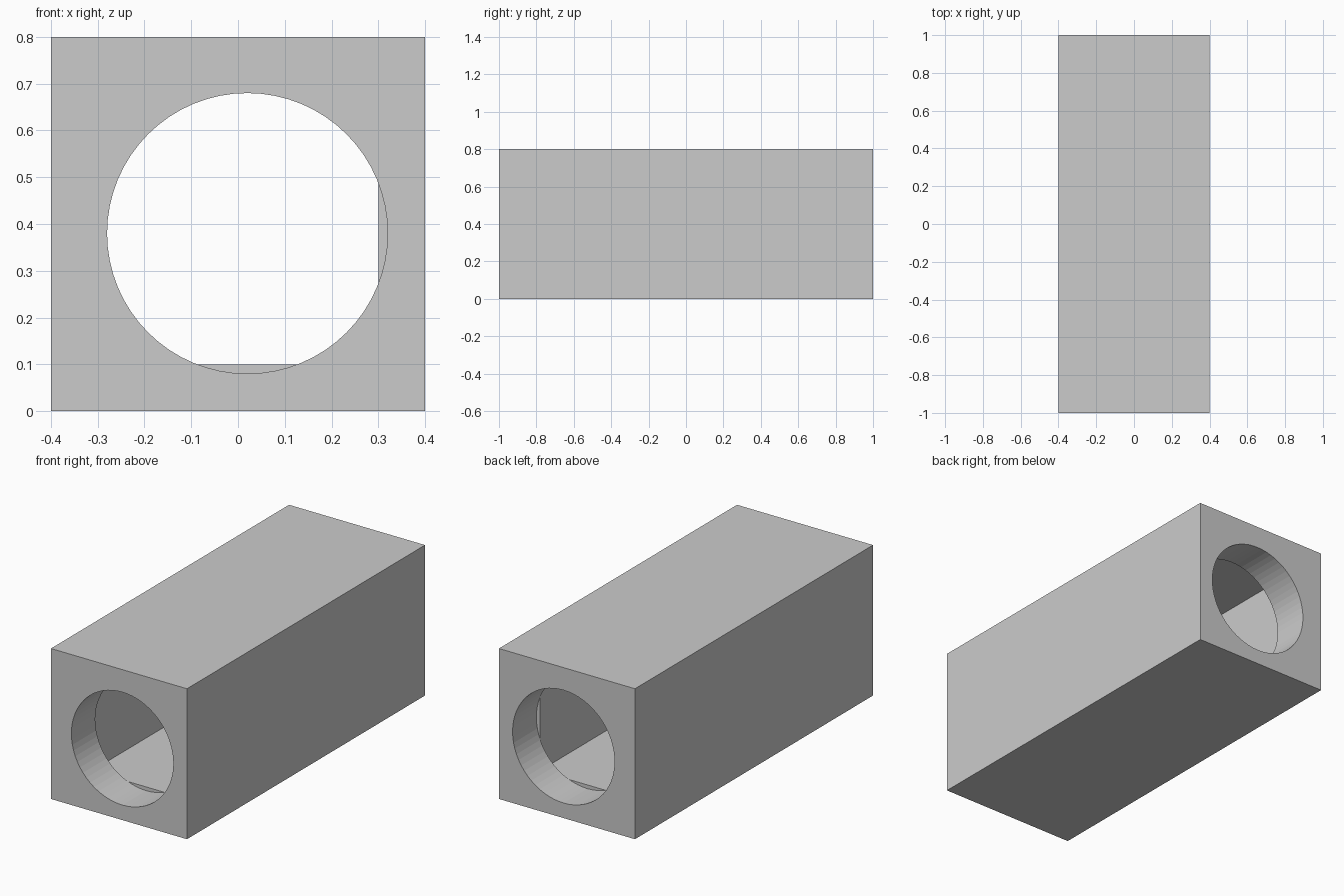
import bpy
import bmesh
from math import cos, sin, tau

if "Cube" in bpy.data.objects:
    bpy.data.objects.remove(bpy.data.objects["Cube"])


def prism(name, profile, y0, y1):
    """Extrude an (x, z) profile along y."""
    bm = bmesh.new()
    ends = [[bm.verts.new((x, y, z)) for x, z in profile] for y in (y0, y1)]
    n = len(profile)
    bm.faces.new(ends[0])
    bm.faces.new(ends[1][::-1])
    for i in range(n):
        j = (i + 1) % n
        bm.faces.new((ends[0][i], ends[1][i], ends[1][j], ends[0][j]))
    bmesh.ops.recalc_face_normals(bm, faces=bm.faces)
    mesh = bpy.data.meshes.new(name)
    bm.to_mesh(mesh)
    bm.free()
    obj = bpy.data.objects.new(name, mesh)
    bpy.context.collection.objects.link(obj)
    return obj


def rect(x0, x1, z0, z1):
    return [(x0, z0), (x1, z0), (x1, z1), (x0, z1)]


def cut(target, cutter):
    """Subtract the cutter, then remove it."""
    cutter.hide_render = True
    mod = target.modifiers.new("cut", "BOOLEAN")
    mod.operation = "DIFFERENCE"
    mod.solver = "EXACT"
    mod.object = cutter
    bpy.context.view_layer.objects.active = target
    bpy.ops.object.modifier_apply(modifier=mod.name)
    bpy.data.objects.remove(cutter)


# Outer block
body = prism("hollow_block", rect(-0.4, 0.4, 0, 0.8), -1, 1)

# Square inner chamber, closed by end walls 0.2 thick
cut(body, prism("chamber_cutter", rect(-0.3, 0.3, 0.1, 0.7), -0.8, 0.8))

# Slightly off-centre round openings through both end walls
SIDES = 64
circle = [(0.02 + 0.3 * cos(tau * i / SIDES), 0.38 + 0.3 * sin(tau * i / SIDES))
          for i in range(SIDES)]
for side in (-1, 1):
    cut(body, prism("opening_cutter", circle, side * 1.1, side * 0.8))
